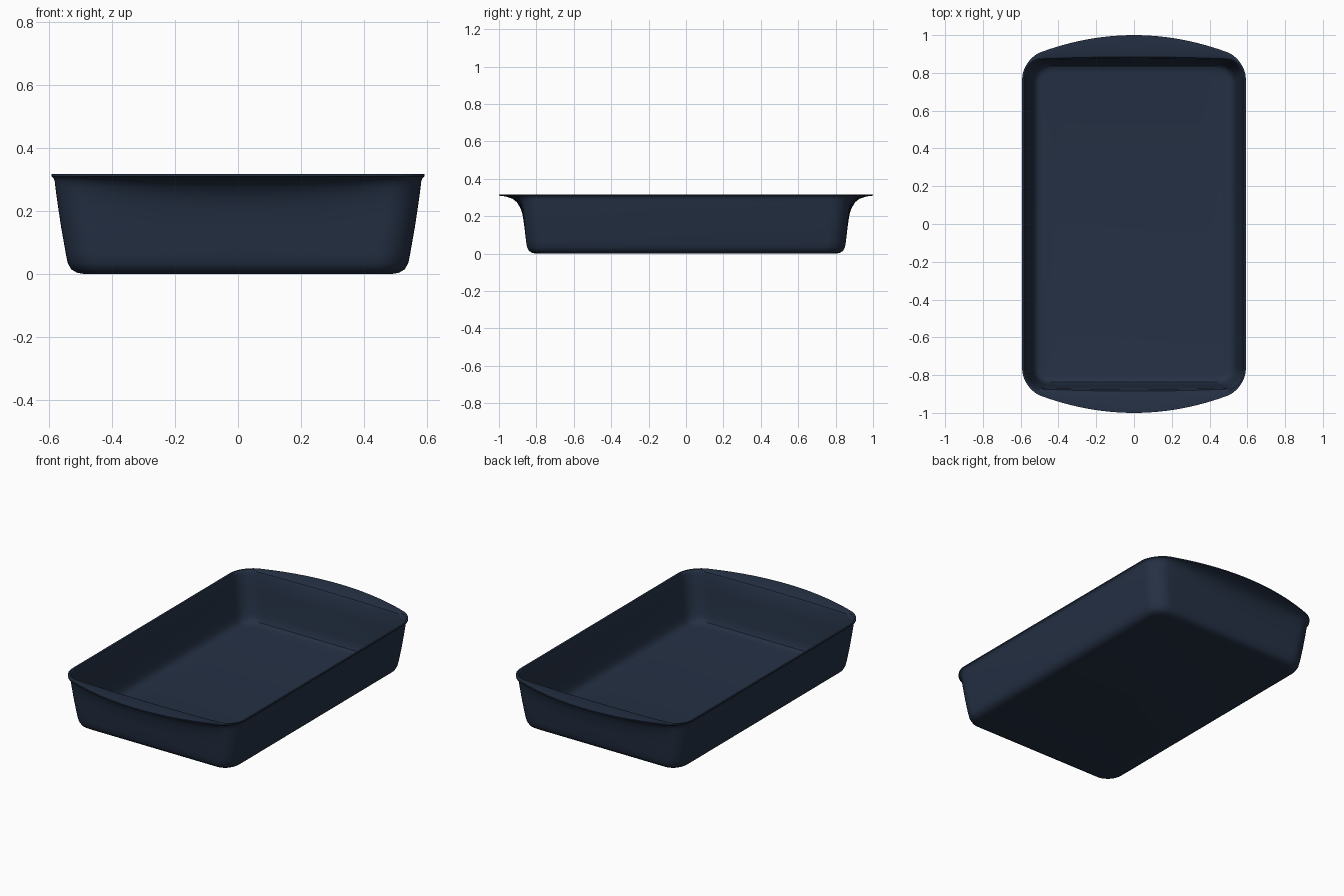
import bpy, bmesh, math

mat = bpy.data.materials.new("dark navy enamel")
mat.diffuse_color = (0.018, 0.030, 0.058, 1)
mat.roughness = 0.6


def ring(hx, hy, r, bulge, z):
    """Rounded rectangle whose short ends bow outwards by bulge."""
    pts = []
    n, m = 10, 24
    for k, (sx, sy) in enumerate([(1, 1), (-1, 1), (-1, -1), (1, -1)]):
        cx, cy = sx * (hx - r), sy * (hy - r)
        for i in range(n + 1):
            a = math.pi / 2 * (k + i / n)
            pts.append((cx + r * math.cos(a), cy + r * math.sin(a)))
        if k in (0, 2):                      # subdivide the short ends
            for i in range(1, m):
                pts.append((cx * (1 - 2 * i / m), sy * hy))
    out = []
    for x, y in pts:
        b = bulge * max(0, 1 - (x / hx) ** 2)
        out.append((x, y + math.copysign(b, y), z))
    return out


# half width, half length, corner radius, end bow, height
levels = [
    # outside: base, rounded foot, wall, flare into handles
    (0.490, 0.800, 0.060, 0, 0.000),
    (0.512, 0.822, 0.080, 0, 0.004),
    (0.530, 0.840, 0.095, 0, 0.015),
    (0.541, 0.850, 0.100, 0, 0.035),
    (0.547, 0.855, 0.100, 0, 0.065),
    (0.562, 0.862, 0.100, 0.003, 0.150),
    (0.571, 0.866, 0.100, 0.008, 0.210),
    (0.576, 0.868, 0.100, 0.018, 0.245),
    (0.580, 0.869, 0.100, 0.035, 0.275),
    (0.582, 0.869, 0.100, 0.058, 0.293),
    (0.585, 0.870, 0.100, 0.085, 0.303),
    (0.590, 0.870, 0.100, 0.110, 0.308),
    (0.592, 0.870, 0.100, 0.130, 0.310),
    # rim and flat handle tops
    (0.592, 0.870, 0.100, 0.130, 0.317),
    (0.582, 0.872, 0.095, 0.025, 0.317),
    # inside: lip, wall, rounded floor edge
    (0.577, 0.870, 0.092, 0.015, 0.313),
    (0.572, 0.867, 0.090, 0.008, 0.295),
    (0.562, 0.861, 0.090, 0.002, 0.210),
    (0.540, 0.850, 0.090, 0, 0.075),
    (0.533, 0.845, 0.088, 0, 0.045),
    (0.522, 0.836, 0.080, 0, 0.026),
    (0.505, 0.820, 0.066, 0, 0.017),
    (0.485, 0.800, 0.050, 0, 0.014),
]

bm = bmesh.new()
rings = [[bm.verts.new(p) for p in ring(*lv)] for lv in levels]
for a, b in zip(rings, rings[1:]):
    for i in range(len(a)):
        j = (i + 1) % len(a)
        bm.faces.new((a[i], a[j], b[j], b[i]))
bm.faces.new(rings[0][::-1])                 # underside
bm.faces.new(rings[-1])                      # inner floor
bmesh.ops.recalc_face_normals(bm, faces=bm.faces)
me = bpy.data.meshes.new("baking_dish")
bm.to_mesh(me)
bm.free()
dish = bpy.data.objects.new("baking_dish", me)
bpy.context.collection.objects.link(dish)
me.materials.append(mat)

bpy.context.view_layer.objects.active = dish
dish.select_set(True)
bpy.ops.object.shade_smooth_by_angle(angle=math.radians(35))
